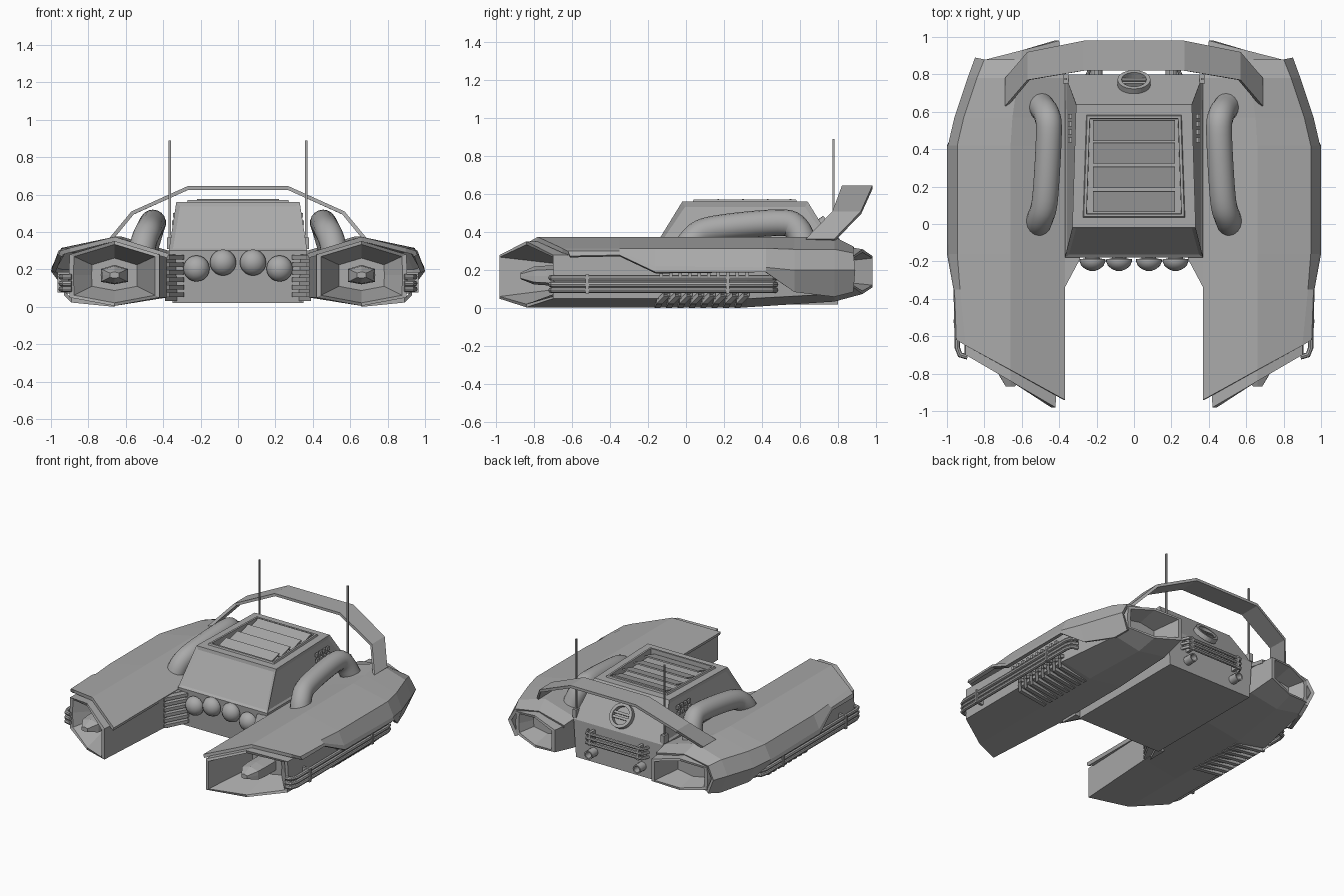
import bpy, bmesh, math
from mathutils import Vector, Matrix

if "Cube" in bpy.data.objects:
    bpy.data.objects.remove(bpy.data.objects["Cube"])

grey = bpy.data.materials.new("hull_grey")
grey.diffuse_color = (0.4, 0.4, 0.4, 1)
grey.use_nodes = True
grey.node_tree.nodes["Principled BSDF"].inputs["Base Color"].default_value = grey.diffuse_color


def finish(name, bm, mirror=False, smooth=False, solid=0, fix=True):
    if fix:
        bmesh.ops.recalc_face_normals(bm, faces=bm.faces)
    me = bpy.data.meshes.new(name)
    bm.to_mesh(me)
    bm.free()
    me.materials.append(grey)
    ob = bpy.data.objects.new(name, me)
    bpy.context.collection.objects.link(ob)
    if solid:
        m = ob.modifiers.new("thick", 'SOLIDIFY')
        m.thickness, m.offset = solid, -1
    if mirror:
        m = ob.modifiers.new("mirror", 'MIRROR')
        m.use_mirror_merge = False
    if smooth:
        bpy.ops.object.select_all(action='DESELECT')
        bpy.context.view_layer.objects.active = ob
        ob.select_set(True)
        bpy.ops.object.shade_smooth_by_angle(angle=math.radians(40))
    return ob


def loft(bm, rings, closed=True, caps=True):
    vs = [[bm.verts.new(p) for p in r] for r in rings]
    n = len(rings[0])
    for a, b in zip(vs, vs[1:]):
        for i in range(n if closed else n - 1):
            j = (i + 1) % n
            bm.faces.new((a[i], a[j], b[j], b[i]))
    if closed and caps:
        bm.faces.new(vs[0])
        bm.faces.new(vs[-1])


def box(bm, c, s, rot=None):
    m = Matrix.Translation(c) @ (rot or Matrix()) @ Matrix.Diagonal((*s, 1))
    bmesh.ops.create_cube(bm, size=1, matrix=m)


def tube(bm, pts, r, n=12, ref=(0, 0, 1)):
    pts = [Vector(p) for p in pts]
    rings = []
    for i, p in enumerate(pts):
        t = (pts[min(i + 1, len(pts) - 1)] - pts[max(i - 1, 0)]).normalized()
        u = t.cross(Vector(ref)).normalized()
        v = u.cross(t)
        rings.append([p + r * (u * math.cos(k * math.tau / n) + v * math.sin(k * math.tau / n)) for k in range(n)])
    loft(bm, rings)


def spline(pts, k=5):
    p = [Vector(q) for q in pts]
    p = [2 * p[0] - p[1]] + p + [2 * p[-1] - p[-2]]
    out = []
    for a, b, c, d in zip(p, p[1:], p[2:], p[3:]):
        for i in range(k):
            t = i / k
            out.append(0.5 * (2 * b + (c - a) * t + (2 * a - 5 * b + 4 * c - d) * t * t + (3 * b - a - 3 * c + d) * t ** 3))
    return out + [p[-2]]


# side pod core: open front intake, hull, open rear nozzle
def octagon(x0, xb, x1, top, up, mid, low, bot, y0, y1):
    pts = [(x0, up), (xb, top), (x1, up), (x1 + .005, mid), (x1, low), (xb, bot), (x0, low), (x0, mid)]
    return [(x, y0 + (y1 - y0) * (x - x0) / (x1 - x0), z) for x, z in pts]


def shrink(ring, s, y=None):
    c = sum((Vector(p) for p in ring), Vector()) / len(ring)
    return [(c.x + (p[0] - c.x) * s, p[1] if y is None else y, c.z + (p[2] - c.z) * s) for p in ring]


front = octagon(.42, .66, .90, .352, .28, .17, .05, .005, -.98, -.70)
rear = octagon(.40, .60, .79, .31, .275, .19, .11, .075, .98, .88)
bm = bmesh.new()
loft(bm, [shrink(front, .5, -.60), shrink(front, .9), front,
          octagon(.38, .66, .90, .345, .275, .17, .05, .005, -.34, -.34),
          octagon(.38, .66, .90, .345, .275, .17, .05, .005, .32, .32),
          octagon(.38, .61, .82, .335, .27, .19, .075, .035, .78, .78),
          rear, shrink(rear, .86), shrink(rear, .6, .78)])
finish("side_pod", bm, True)

# intake bullet inside each pod
bm = bmesh.new()
loft(bm, [shrink(front, .1, -.87), shrink(front, .27, -.80), shrink(front, .30, -.73), shrink(front, .30, -.59)])
finish("intake_core", bm, True)

# armoured shell over each pod, its lower lip stepping down towards the rear
shell = [
    [(.37, -.94, .285), (.66, -.78, .375), (.90, -.65, .315), (.95, -.62, .30), (.96, -.61, .275)],
    [(.37, -.35, .285), (.66, -.35, .375), (.93, -.35, .315), (.96, -.35, .30), (.965, -.35, .28)],
    [(.37, -.16, .285), (.66, -.16, .375), (.945, -.16, .315), (.99, -.16, .22), (1.0, -.16, .19)],
    [(.37, .42, .285), (.66, .42, .375), (.945, .42, .315), (.995, .42, .215), (1.0, .42, .19)],
    [(.37, .57, .285), (.65, .57, .375), (.91, .57, .31), (.96, .57, .2), (.92, .57, .085)],
    [(.37, .78, .30), (.62, .78, .375), (.84, .78, .31), (.89, .78, .2), (.83, .78, .06)],
    [(.38, .90, .285), (.60, .88, .325), (.80, .88, .29), (.85, .89, .2), (.80, .88, .085)]]
bm = bmesh.new()
loft(bm, shell, closed=False)
finish("pod_shell", bm, True, solid=.025, fix=False)

# side guard rails with clamps
bm = bmesh.new()
for z in (.095, .125, .16):
    tube(bm, [(.89, -.71, z), (.93, -.70, z), (.945, -.66, z), (.945, .41, z), (.935, .45, z), (.89, .47, z)], .015, 8)
finish("side_rails", bm, True, True)
bm = bmesh.new()
for y in (-.52, .22):
    box(bm, (.935, y, .127), (.06, .018, .10))
for i in range(10):
    box(bm, (.93, -.13 + i * .05, .175), (.07, .02, .025))
finish("rail_clamps", bm, True)

# slanted louvres under each pod
bm = bmesh.new()
for i in range(8):
    y = -.15 + i * .06
    loft(bm, [[(x, y + d - .015, z - .012), (x, y + d + .015, z - .012),
               (x, y + d + .015, z + .012), (x, y + d - .015, z + .012)]
              for x, d, z in ((.66, 0, .012), (.89, .01, .035), (.93, .05, .075), (.90, .05, .085))])
finish("under_louvres", bm, True)

# cabin with inset windscreen, side windows and roof well
bm = bmesh.new()
loft(bm, [[(-x, a, z), (x, a, z), (w, b, z), (-w, b, z)] for x, w, a, b, z in (
    (.35, .35, -.16, .80, .02), (.37, .37, -.18, .80, .30), (.33, .31, -.02, .64, .56))])
bmesh.ops.recalc_face_normals(bm, faces=bm.faces)
upper = [f for f in bm.faces if .35 < f.calc_center_median().z < .5]
panes = [f for f in upper if f.normal.y < .3]
roof = [f for f in bm.faces if f.normal.z > .95]
bmesh.ops.inset_individual(bm, faces=panes, thickness=.03, depth=-.008)
bmesh.ops.inset_individual(bm, faces=roof, thickness=.08, depth=0)
bmesh.ops.inset_individual(bm, faces=roof, thickness=.006, depth=.012)
bmesh.ops.inset_individual(bm, faces=roof, thickness=.02, depth=0)
bmesh.ops.inset_individual(bm, faces=roof, thickness=.002, depth=-.05)
finish("cabin", bm, fix=False)

# roof louvres
bm = bmesh.new()
for y in (.12, .25, .38, .50):
    box(bm, (0, y, .555), (.44, .115, .01), Matrix.Rotation(math.radians(16), 4, 'X'))
finish("roof_louvres", bm)

# small vent plates on the cabin sides
bm = bmesh.new()
for i in range(4):
    for z in (.45, .49):
        box(bm, (.345 - (z - .45) * .15, .45 + i * .042, z), (.016, .026, .026))
finish("cabin_side_vents", bm, True)

# corner grilles between cabin and pods
bm = bmesh.new()
for i in range(6):
    z = .065 + i * .04
    loft(bm, [[(.29, -.16, h), (.29, -.19, h), (.37, -.34, h), (.40, -.34, h), (.40, -.16, h)] for h in (z - .012, z + .012)])
loft(bm, [[(.32, -.15, h), (.39, -.29, h), (.39, -.15, h)] for h in (.03, .28)])
finish("corner_grille", bm, True)

# four domed headlights
bm = bmesh.new()
for x, z in ((.08, .237), (.222, .205)):
    rings = [[(x + r * math.cos(k * math.tau / 20), y, z + r * math.sin(k * math.tau / 20)) for k in range(20)]
             for r, y in ((.03, -.15), (.04, -.185), (.068, -.187), (.07, -.198), (.06, -.222), (.04, -.24), (.015, -.25))]
    loft(bm, rings)
finish("headlights", bm, True, True)

# fat air ducts beside the cabin
bm = bmesh.new()
tube(bm, spline([(.52, -.01, .27), (.50, .035, .36), (.475, .14, .415), (.455, .48, .45), (.465, .58, .42), (.50, .635, .30)]),
     .07, 18, (1, 0, 0))
finish("air_duct", bm, True, True)

# arched rear wing
half = [(.69, .63, .78, .365), (.57, .77, .92, .51), (.27, .82, .98, .645)]
arch = [(-x, a, b, z) for x, a, b, z in half] + half[::-1]
bm = bmesh.new()
loft(bm, [[(x, b, z), (x, a, z)] for x, a, b, z in arch], closed=False)
finish("rear_wing", bm, solid=.02, fix=False)

# antennas
bm = bmesh.new()
box(bm, (.365, .775, .60), (.011, .011, .58))
box(bm, (.365, .775, .34), (.03, .05, .06))
finish("antenna", bm, True)

# round vent on the sloped rear face
tilt = Matrix.Translation((0, .752, .40)) @ Vector((0, .23, .16)).to_track_quat('Z', 'Y').to_matrix().to_4x4()
bm = bmesh.new()
rings = [[tilt @ Vector((r * math.cos(k * math.tau / 28), r * math.sin(k * math.tau / 28), h)) for k in range(28)]
         for r, h in ((.088, -.01), (.088, .025), (.066, .025), (.066, -.01))]
loft(bm, rings, caps=False)
for v in (-.016, .016):
    bmesh.ops.create_cube(bm, size=1, matrix=tilt @ Matrix.Translation((0, v, .008)) @ Matrix.Diagonal((.135, .018, .02, 1)))
finish("round_rear_vent", bm)

# rear bumper rails, brackets and exhaust pipes
bm = bmesh.new()
for z in (.18, .215, .25):
    tube(bm, [(-.25, .79, z), (-.23, .85, z), (.23, .85, z), (.25, .79, z)], .012, 8)
finish("rear_rails", bm, False, True)
bm = bmesh.new()
for x in (-.2, .2):
    box(bm, (x, .825, .215), (.02, .07, .10))
finish("rear_brackets", bm)
bm = bmesh.new()
loft(bm, [[(.2 + r * math.cos(k * math.tau / 14), y, .10 + r * math.sin(k * math.tau / 14)) for k in range(14)]
          for r, y in ((.032, .74), (.032, .87), (.023, .87), (.023, .80))])
finish("exhaust_pipe", bm, True, True)
